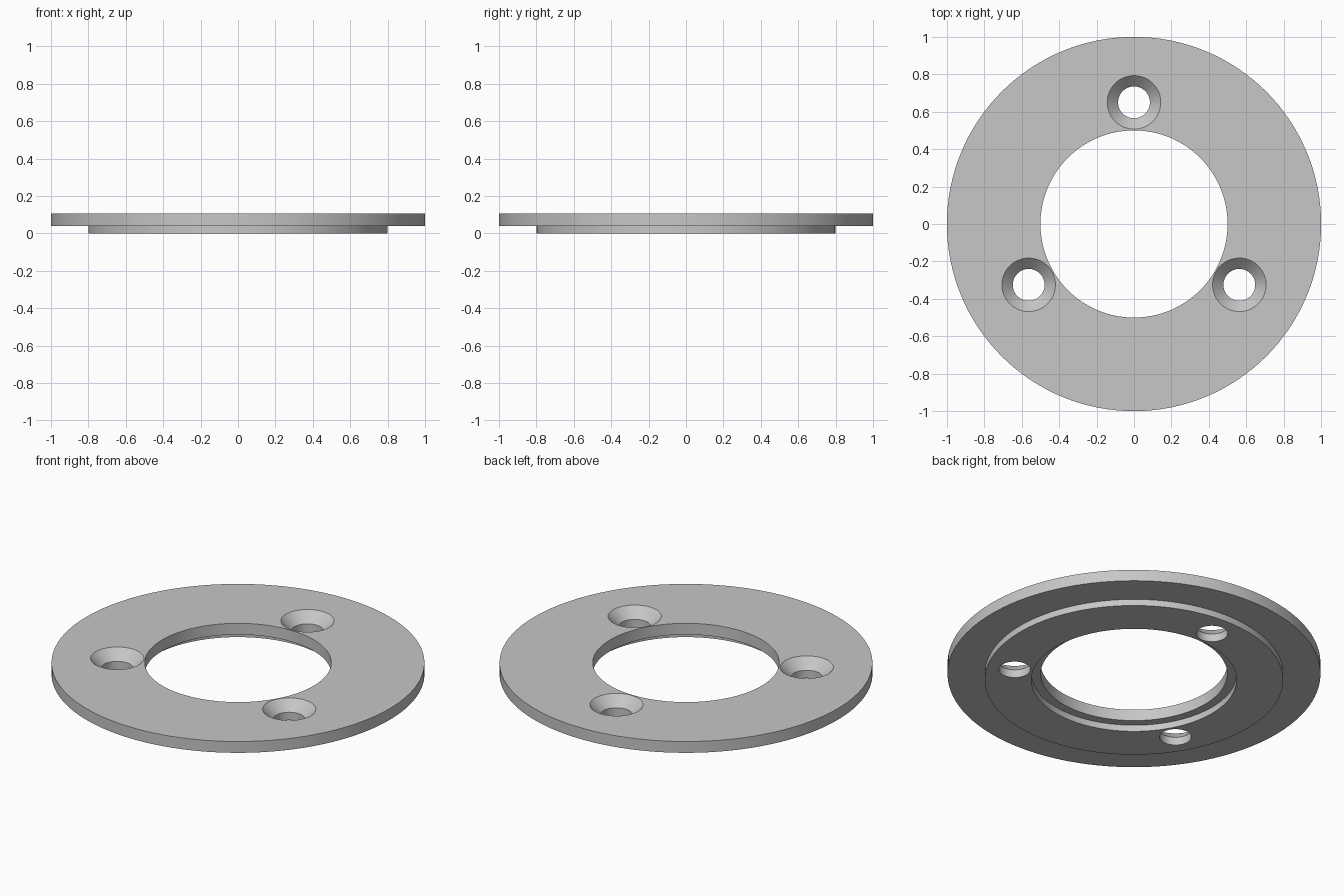
import bpy
import math

SEGMENTS = 128
TOP, STEP = 0.105, 0.038

cube = bpy.data.objects.get("Cube")
if cube:
    bpy.data.objects.remove(cube, do_unlink=True)

grey = bpy.data.materials.new("plain grey")
grey.use_nodes = True
colour = (0.57, 0.57, 0.57, 1)
grey.diffuse_color = colour
grey.node_tree.nodes["Principled BSDF"].inputs["Base Color"].default_value = colour


def lathe(name, profile, segments, location=(0, 0, 0), closed=True):
    """Turn a (radius, height) profile around z; an open profile gets end caps."""
    count = len(profile)
    verts, faces = [], []
    for s in range(segments):
        a = math.tau * s / segments
        verts += [(r * math.cos(a), r * math.sin(a), z) for r, z in profile]
    for s in range(segments):
        here, there = s * count, (s + 1) % segments * count
        for i in range(count if closed else count - 1):
            j = (i + 1) % count
            faces.append((here + i, there + i, there + j, here + j))
    if not closed:
        faces.append([s * count for s in reversed(range(segments))])
        faces.append([s * count + count - 1 for s in range(segments)])
    mesh = bpy.data.meshes.new(name)
    mesh.from_pydata(verts, [], faces)
    mesh.materials.append(grey)
    obj = bpy.data.objects.new(name, mesh)
    obj.location = location
    bpy.context.collection.objects.link(obj)
    return obj


# Flange with a raised locating ring underneath and a central bore
flange = lathe("flange_ring", [
    (0.5, STEP), (0.55, STEP), (0.55, 0), (0.8, 0),
    (0.8, STEP), (1, STEP), (1, TOP), (0.5, TOP)], SEGMENTS)
bpy.context.view_layer.objects.active = flange
flange.select_set(True)

# Three countersunk screw holes
hole, sink, over = 0.085, 0.143, 0.05
for i in range(3):
    angle = math.pi / 2 + i * math.tau / 3
    cutter = lathe("screw_hole_cutter", [
        (hole, -over), (hole, TOP - (sink - hole)),
        (sink, TOP), (sink, TOP + over)], 64,
        (0.65 * math.cos(angle), 0.65 * math.sin(angle), 0), closed=False)
    cutter.hide_render = True
    cut = flange.modifiers.new("screw_hole", 'BOOLEAN')
    cut.operation = 'DIFFERENCE'
    cut.solver = 'EXACT'
    cut.object = cutter
    bpy.context.view_layer.update()
    bpy.ops.object.modifier_apply(modifier=cut.name)
    bpy.data.objects.remove(cutter, do_unlink=True)

bpy.ops.object.shade_smooth_by_angle(angle=math.radians(30))
